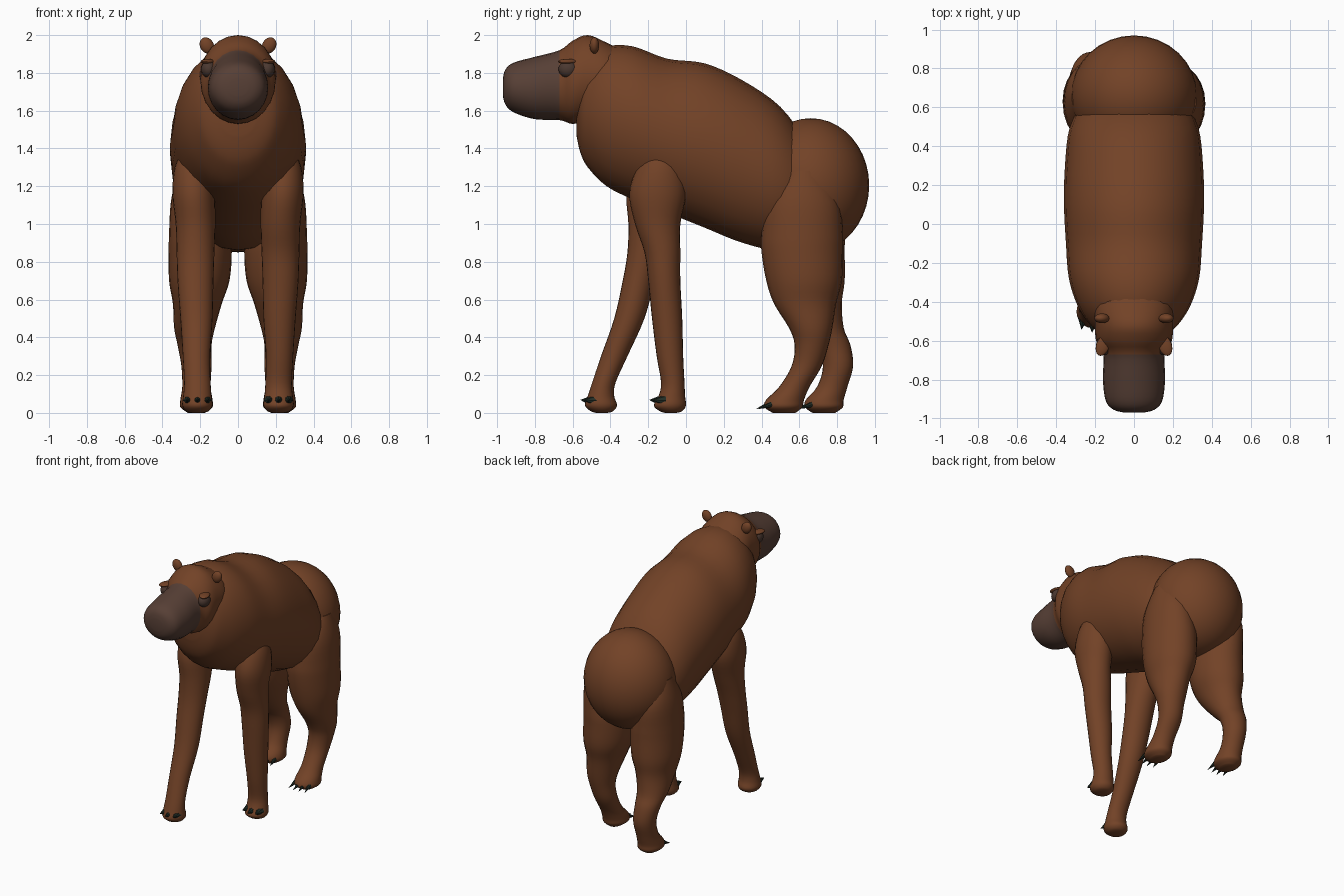
import bpy, math
from mathutils import Vector

cube = bpy.data.objects.get("Cube")
if cube:
    bpy.data.objects.remove(cube, do_unlink=True)


def material(name, colour):
    mat = bpy.data.materials.new(name)
    mat.use_nodes = True
    mat.diffuse_color = (*colour, 1)
    mat.node_tree.nodes["Principled BSDF"].inputs["Base Color"].default_value = (*colour, 1)
    return mat


fur = material("brown fur", (0.17, 0.055, 0.02))
snout = material("grey brown muzzle", (0.095, 0.05, 0.036))
horn = material("dark green claw", (0.015, 0.025, 0.018))
eye_dark = material("dark eye", (0.07, 0.04, 0.03))


def catmull(a, b, c, d, t):
    """Smooth interpolation between b and c."""
    return b + 0.5 * t * (c - a + t * (2 * a - 5 * b + 4 * c - d + t * (3 * (b - c) + d - a)))


def loft(name, rings, axis, steps=4, sides=24):
    """Skin oval rings: (position on axis, low, high, x centre, x radius)."""
    fine = []
    last = len(rings) - 1
    for i in range(last):
        four = [rings[max(0, i - 1)], rings[i], rings[i + 1], rings[min(last, i + 2)]]
        for s in range(steps):
            fine.append([catmull(*values, s / steps) for values in zip(*four)])
    fine.append(rings[-1])

    verts = []
    for along, low, high, x, rx in fine:
        for k in range(sides):
            angle = 2 * math.pi * k / sides
            across = (low + high) / 2 + (high - low) / 2 * math.sin(angle)
            px = x + rx * math.cos(angle)
            verts.append((px, along, across) if axis == "y" else (px, across, along))
    faces = [list(range(sides)), list(range(len(verts) - sides, len(verts)))]
    for r in range(len(fine) - 1):
        for k in range(sides):
            n = (k + 1) % sides
            faces.append([r * sides + k, r * sides + n, (r + 1) * sides + n, (r + 1) * sides + k])
    mesh = bpy.data.meshes.new(name)
    mesh.from_pydata(verts, [], faces)
    obj = bpy.data.objects.new(name, mesh)
    bpy.context.collection.objects.link(obj)
    mesh.materials.append(fur)
    # consistent outward normals
    bpy.ops.object.select_all(action="DESELECT")
    bpy.context.view_layer.objects.active = obj
    obj.select_set(True)
    bpy.ops.object.mode_set(mode="EDIT")
    bpy.ops.mesh.select_all(action="SELECT")
    bpy.ops.mesh.normals_make_consistent(inside=False)
    bpy.ops.object.mode_set(mode="OBJECT")
    bpy.ops.object.shade_smooth_by_angle(angle=math.radians(60))
    return obj


def ball(name, centre, radii, mat, turn=(0, 0, 0)):
    bpy.ops.mesh.primitive_uv_sphere_add(segments=32, ring_count=20, location=centre, rotation=turn)
    obj = bpy.context.object
    obj.name = name
    obj.scale = radii
    obj.data.materials.append(mat)
    bpy.ops.object.shade_smooth()
    return obj


def claw(name, base, direction, radius, length):
    aim = Vector(direction).normalized()
    bpy.ops.mesh.primitive_cone_add(vertices=8, radius1=radius, radius2=0, depth=length,
                                    location=Vector(base) + aim * length / 2)
    obj = bpy.context.object
    obj.name = name
    obj.rotation_euler = aim.to_track_quat("Z", "Y").to_euler()
    obj.data.materials.append(horn)


# Torso and rump
loft("torso", [(y, low, high, 0, rx) for y, low, high, rx in [
    (-.58, 1.47, 1.66, .09), (-.56, 1.38, 1.78, .17), (-.52, 1.3, 1.88, .225),
    (-.42, 1.2, 1.94, .29), (-.28, 1.13, 1.94, .335), (-.1, 1.06, 1.875, .35),
    (.1, .98, 1.85, .36), (.3, .9, 1.76, .355), (.5, .86, 1.62, .33),
    (.65, .92, 1.42, .25)]], "y")
ball("rump", (0, .66, 1.205), (.325, .31, .355), fur)

# Head with a darker muzzle
head = loft("head", [(y, low, high, 0, rx) for y, low, high, rx in [
    (-.97, 1.68, 1.77, .05), (-.955, 1.63, 1.82, .105), (-.91, 1.59, 1.855, .145),
    (-.8, 1.555, 1.885, .16), (-.67, 1.55, 1.92, .158), (-.6, 1.53, 1.97, .195),
    (-.52, 1.55, 2.0, .2), (-.42, 1.6, 1.96, .2), (-.3, 1.65, 1.9, .15)]], "y")
head.data.materials.append(snout)
for face in head.data.polygons:
    face.material_index = 1 if face.center.y < -.67 else 0

# Leg tables: height, x centre, x radius, half depth, left y, right y
front_rings = [
    (1.4, .23, .06, .06, -.14, -.14), (1.3, .235, .1, .12, -.14, -.15),
    (1.16, .235, .112, .15, -.15, -.165), (1.0, .225, .105, .12, -.15, -.185),
    (.85, .225, .1, .095, -.125, -.215), (.7, .225, .095, .085, -.115, -.25),
    (.5, .22, .085, .08, -.1, -.3), (.3, .22, .072, .07, -.085, -.38),
    (.16, .215, .07, .062, -.07, -.435), (.09, .215, .075, .07, -.075, -.45),
    (.04, .215, .08, .085, -.085, -.45), (.01, .215, .06, .06, -.08, -.445),
    (0, .215, .03, .03, -.08, -.445)]
hind_rings = [
    (1.28, .23, .09, .1, .63, .65), (1.12, .225, .13, .19, .62, .64),
    (.95, .205, .16, .215, .615, .625), (.85, .2, .167, .215, .615, .625),
    (.7, .205, .16, .2, .625, .64), (.58, .215, .13, .165, .63, .66),
    (.45, .23, .108, .115, .66, .72), (.36, .23, .09, .09, .665, .78),
    (.25, .22, .08, .08, .64, .805), (.14, .22, .075, .08, .575, .775),
    (.07, .22, .085, .1, .525, .735), (.03, .22, .085, .1, .515, .73),
    (0, .22, .045, .06, .52, .73)]

for side, label in ((1, "left"), (-1, "right")):
    for part, rings in (("front", front_rings), ("hind", hind_rings)):
        path = []
        for z, x, rx, half, left_y, right_y in rings:
            y = left_y if side > 0 else right_y
            path.append((z, y - half, y + half, side * x, rx))
        loft(label + "_" + part + "_leg", path, "z")

    # Claws fan out from the front of each foot
    for i in (-1, 0, 1):
        y = -.125 if side > 0 else -.49
        claw(f"{label}_front_claw", (side * .215 + i * .045, y + abs(i) * .015, .065),
             (i * .15, -1, .05), .032, .07)
    for i in (-1.5, -.5, .5, 1.5):
        y = .435 if side > 0 else .65
        claw(f"{label}_hind_claw", (side * .22 + i * .038, y + abs(i) * .012, .045),
             (i * .1, -1, -.35), .016, .075)

    # Ears, eyes and heavy eyelids
    ball(label + "_ear", (side * .165, -.485, 1.945), (.036, .025, .045), fur, (0, side * .5, 0))
    ball(label + "_eye", (side * .155, -.625, 1.82), (.04, .05, .046), eye_dark)
    ball(label + "_eyelid", (side * .16, -.625, 1.86), (.034, .055, .014), fur, (0, 0, side * .35))
